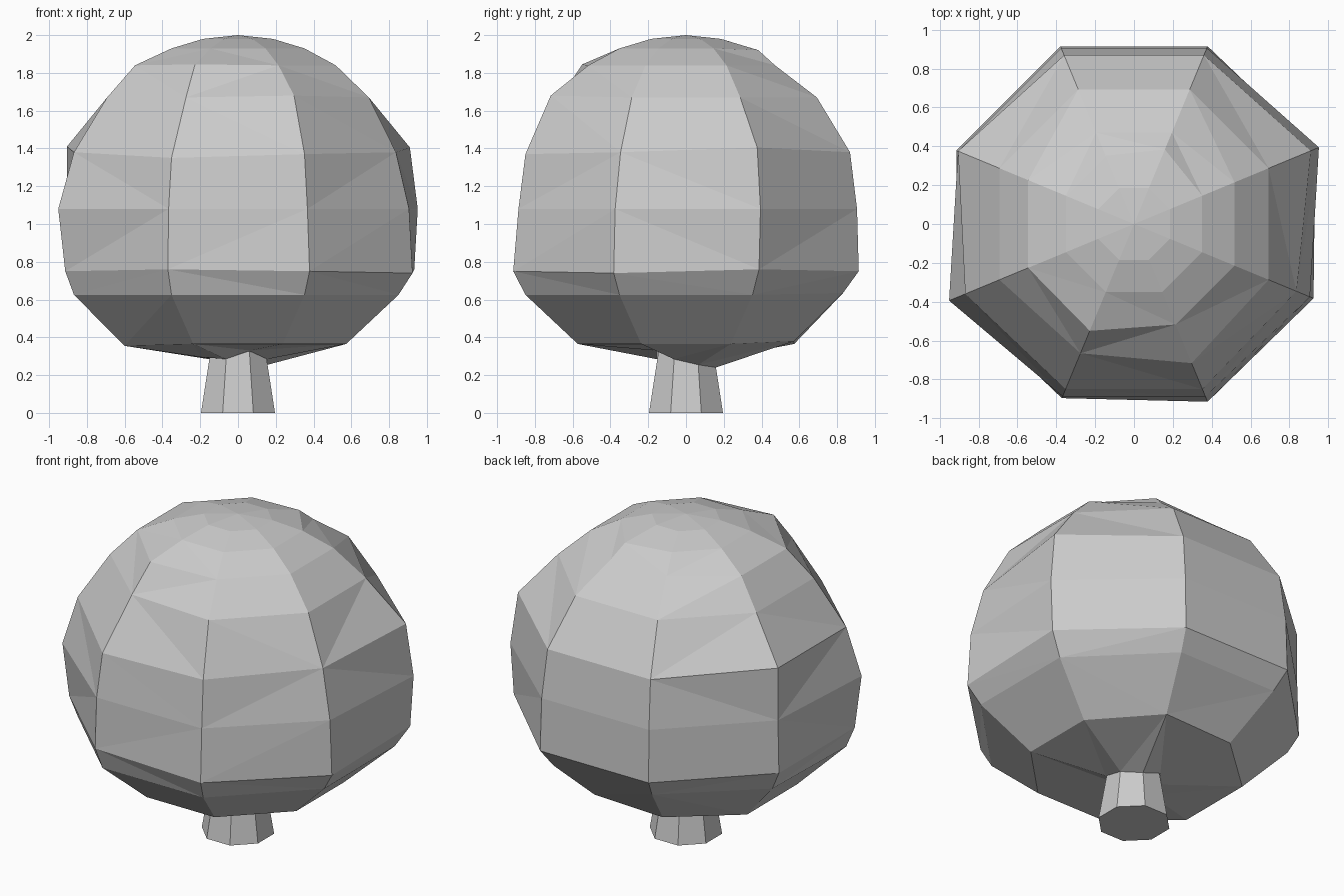
import bpy, bmesh
from math import sin, cos, radians

if "Cube" in bpy.data.objects:
    bpy.data.objects.remove(bpy.data.objects["Cube"])

SIDES = 8


def lofted(name, rings, bumps, cap_top=None):
    """Stack of eight-sided rings (radius, z), individual corners adjusted by bumps."""
    bm = bmesh.new()
    loops = []
    for i, (r, z) in enumerate(rings):
        loop = []
        for k in range(SIDES):
            a = radians(22.5 + 45 * k)
            dr, dz = bumps.get((i, k), (0, 0))
            loop.append(bm.verts.new(((r + dr) * cos(a), (r + dr) * sin(a), z + dz)))
        loops.append(loop)
    for low, high in zip(loops, loops[1:]):
        for k in range(SIDES):
            n = (k + 1) % SIDES
            bm.faces.new((low[k], low[n], high[n], high[k]))
    bm.faces.new(loops[0][::-1])
    if cap_top is None:
        bm.faces.new(loops[-1])
    else:
        tip = bm.verts.new((0, 0, cap_top))
        for k in range(SIDES):
            bm.faces.new((loops[-1][k], loops[-1][(k + 1) % SIDES], tip))
    bmesh.ops.triangulate(bm, faces=[f for f in bm.faces if len(f.verts) == 4])
    bmesh.ops.recalc_face_normals(bm, faces=bm.faces)
    mesh = bpy.data.meshes.new(name)
    bm.to_mesh(mesh)
    bm.free()
    obj = bpy.data.objects.new(name, mesh)
    bpy.context.collection.objects.link(obj)
    return obj


# Foliage: rings from the underside to the crown
# Corner numbers run counterclockwise from the right-back corner
crown_rings = [(0.17, 0.285), (0.62, 0.365), (0.92, 0.625), (0.99, 0.75),
               (0.98, 1.08), (0.94, 1.38), (0.75, 1.67), (0.56, 1.84),
               (0.38, 1.93), (0.20, 1.98)]
crown_bumps = {
    (0, 0): (0, -0.03), (0, 1): (0, -0.045), (0, 6): (0, 0.045), (0, 4): (0.04, 0.01),
    (1, 3): (0.03, -0.01), (1, 4): (0.03, -0.01), (1, 1): (0, 0.015),
    (2, 4): (0.02, 0), (2, 1): (-0.02, 0.01), (2, 2): (-0.02, 0.01),
    (3, 0): (0.02, 0.01), (3, 5): (-0.02, 0.01), (3, 7): (0.01, -0.01),
    (4, 0): (0.05, 0), (4, 4): (0.05, 0), (4, 5): (-0.02, 0), (4, 6): (-0.02, 0),
    (5, 0): (0.045, 0.025), (5, 3): (0.04, 0.03), (5, 7): (-0.035, 0),
    (5, 5): (-0.02, -0.03), (5, 6): (-0.02, -0.01),
    (6, 5): (-0.03, 0), (6, 6): (0.025, 0.01),
    (7, 1): (-0.05, 0), (7, 2): (-0.05, 0), (7, 3): (0.03, 0), (7, 4): (0.03, 0),
    (7, 5): (0.035, 0.005), (8, 1): (0.035, -0.01),
}
lofted("foliage", crown_rings, crown_bumps, cap_top=2.0)

# Trunk: short tapered stump
lofted("trunk", [(0.212, 0.0), (0.155, 0.34)], {})
